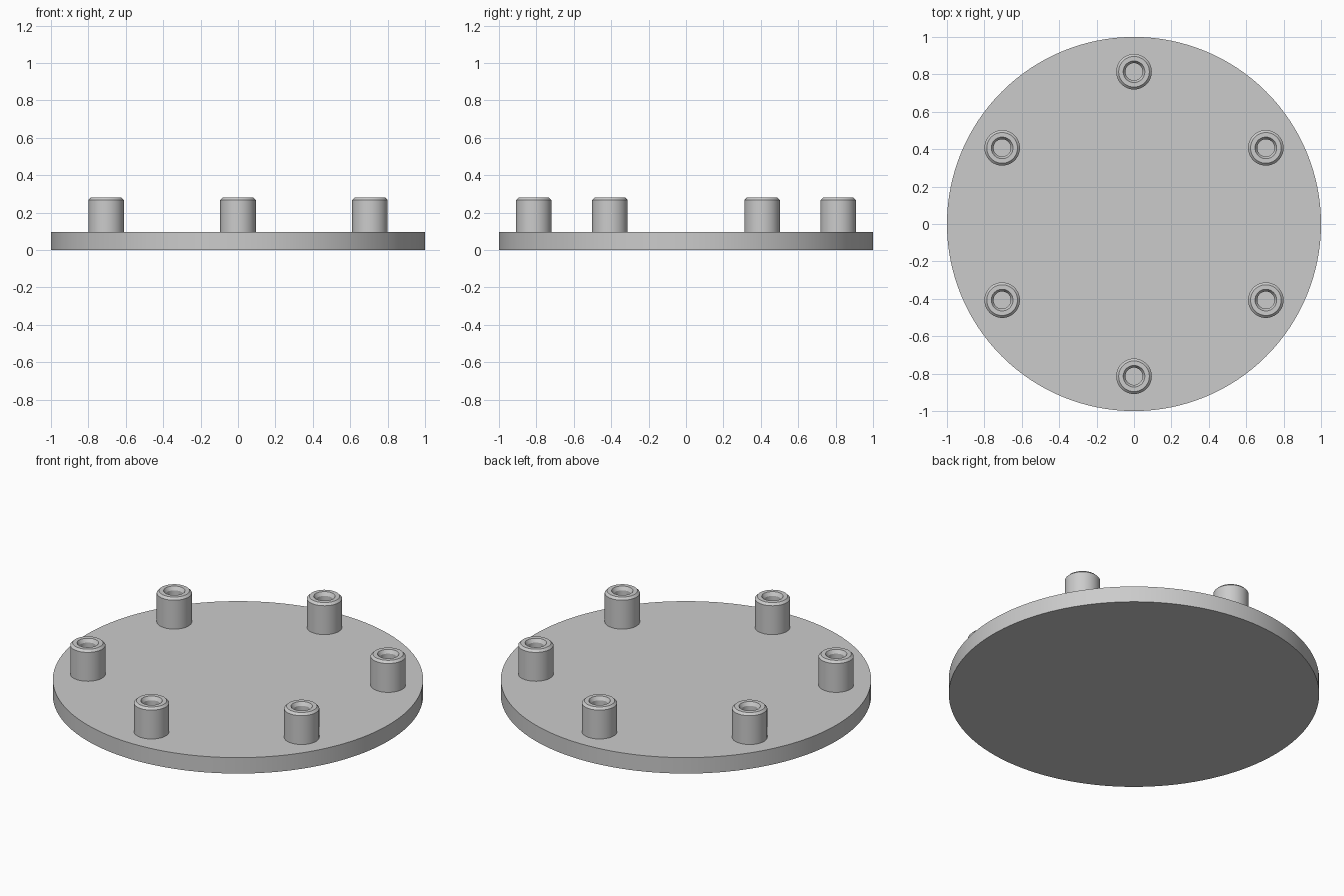
import bpy, bmesh, math

cube = bpy.data.objects.get("Cube")
if cube:
    bpy.data.objects.remove(cube, do_unlink=True)

# Single grey finish
grey = bpy.data.materials.new("light_grey")
grey.use_nodes = True
color = (0.6, 0.6, 0.6, 1)
grey.diffuse_color = color
grey.node_tree.nodes["Principled BSDF"].inputs["Base Color"].default_value = color


def lathe(name, profile, segments):
    """Spin (radius, height) points about z; end points on the axis close the solid."""
    bm = bmesh.new()
    verts = [bm.verts.new((r, 0, z)) for r, z in profile]
    edges = [bm.edges.new(pair) for pair in zip(verts, verts[1:])]
    bmesh.ops.spin(bm, geom=verts + edges, cent=(0, 0, 0), axis=(0, 0, 1),
                   angle=math.tau, steps=segments, use_duplicate=False)
    bmesh.ops.remove_doubles(bm, verts=bm.verts, dist=0.0001)
    bmesh.ops.recalc_face_normals(bm, faces=bm.faces)
    mesh = bpy.data.meshes.new(name)
    bm.to_mesh(mesh)
    bm.free()
    mesh.materials.append(grey)
    obj = bpy.data.objects.new(name, mesh)
    bpy.context.collection.objects.link(obj)
    bpy.ops.object.select_all(action="DESELECT")
    obj.select_set(True)
    bpy.context.view_layer.objects.active = obj
    bpy.ops.object.shade_smooth_by_angle(angle=math.radians(30))
    return obj


# Round base plate
PLATE_TOP = 0.095
lathe("base_plate", [(0, 0), (1, 0), (1, PLATE_TOP), (0, PLATE_TOP)], 128)

# Hollow post with chamfered outer rim and countersunk bore
TOP = 0.28
post_profile = [(0, PLATE_TOP - 0.01), (0.095, PLATE_TOP - 0.01),
                (0.095, TOP - 0.013), (0.082, TOP),
                (0.058, TOP), (0.046, TOP - 0.02),
                (0.046, PLATE_TOP + 0.005), (0, PLATE_TOP + 0.005)]
post = lathe("post_1", post_profile, 48)

# Six posts evenly spaced around the plate
COUNT, RING = 6, 0.814
for i in range(COUNT):
    if i:
        post = post.copy()
        post.name = f"post_{i + 1}"
        bpy.context.collection.objects.link(post)
    angle = math.pi / 2 + i * math.tau / COUNT
    post.location = (RING * math.cos(angle), RING * math.sin(angle), 0)
